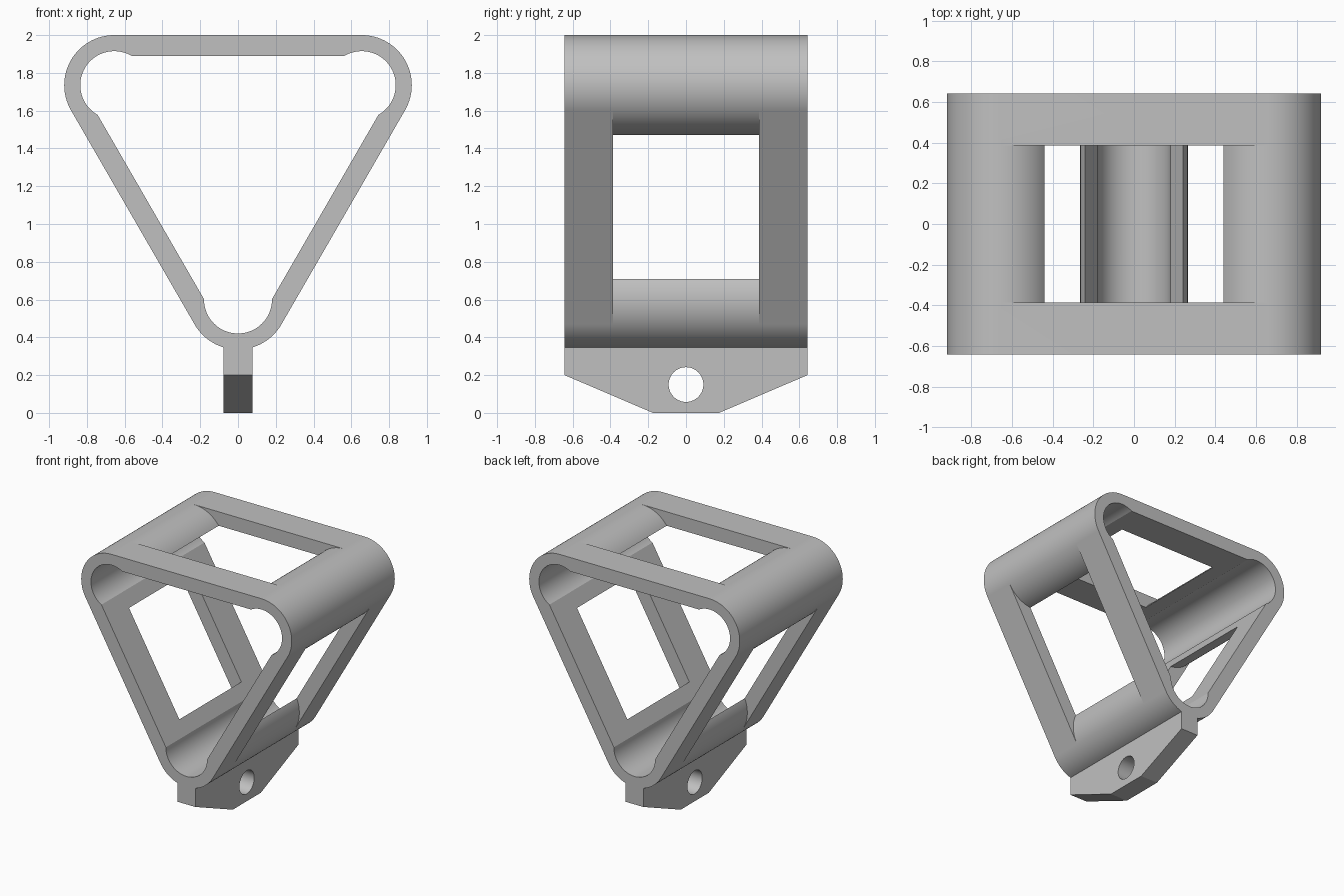
import bpy, bmesh, math
from mathutils import Vector

cube = bpy.data.objects.get("Cube")
if cube:
    bpy.data.objects.remove(cube, do_unlink=True)

OUTER, INNER, WALL_IN = 0.265, 0.18, 0.155   # corner radii, inner face offset
DEPTH, WINDOW = 0.643, 0.387                 # half depths along y
SIDE = 1.31                                  # spacing of corner centres
MID = Vector((0, 1.735 - SIDE * math.sqrt(3) / 6))
ANGLES = (-90, 30, 150)

grey = bpy.data.materials.new("plain grey")
grey.use_nodes = True
colour = (0.53, 0.53, 0.53, 1)
grey.diffuse_color = colour
grey.node_tree.nodes["Principled BSDF"].inputs["Base Color"].default_value = colour


def polar(deg, r):
    a = math.radians(deg)
    return Vector((math.cos(a), math.sin(a))) * r


def arc(centre, r, start, end, steps):
    return [centre + polar(start + (end - start) * i / steps, r) for i in range(steps + 1)]


def corner(phi):
    return MID + polar(phi, SIDE / math.sqrt(3))


def prism(name, points, half, axis="y"):
    """Extrude a 2D outline symmetrically along x or y."""
    bm = bmesh.new()
    place = (lambda p, d: (p.x, d, p.y)) if axis == "y" else (lambda p, d: (d, p.x, p.y))
    face = bm.faces.new([bm.verts.new(place(p, -half)) for p in points])
    new = bmesh.ops.extrude_face_region(bm, geom=[face])["geom"]
    shift = Vector(place(Vector((0, 0)), 2 * half))
    bmesh.ops.translate(bm, vec=shift, verts=[v for v in new if isinstance(v, bmesh.types.BMVert)])
    bmesh.ops.recalc_face_normals(bm, faces=bm.faces)
    mesh = bpy.data.meshes.new(name)
    bm.to_mesh(mesh)
    bm.free()
    mesh.materials.append(grey)
    obj = bpy.data.objects.new(name, mesh)
    bpy.context.collection.objects.link(obj)
    return obj


def combine(target, tool, operation):
    """Apply a boolean and discard the tool."""
    mod = target.modifiers.new("combine", "BOOLEAN")
    mod.object, mod.operation, mod.solver = tool, operation, "EXACT"
    bpy.context.view_layer.objects.active = target
    bpy.ops.object.modifier_apply(modifier=mod.name)
    bpy.data.objects.remove(tool, do_unlink=True)


# Rounded triangular frame
outline = [p for a in ANGLES for p in arc(corner(a), OUTER, a - 60, a + 60, 32)]
frame = prism("triangular_frame", outline, DEPTH)

# Mounting lug under the lower corner, with its hole
lug_shape = [Vector(p) for p in ((-DEPTH, 0.2), (-0.175, 0), (0.175, 0), (DEPTH, 0.2),
                                 (DEPTH, 0.39), (-DEPTH, 0.39))]
lug = prism("lug", lug_shape, 0.077, "x")
combine(lug, prism("lug_hole", arc(Vector((0, 0.15)), 0.092, 0, 352.5, 47), 0.2, "x"), "DIFFERENCE")
combine(frame, lug, "UNION")

# Open centre with a rounded channel in each corner
spread = 60 + math.degrees(math.acos(WALL_IN / INNER))
opening = [p for a in ANGLES for p in arc(corner(a), INNER, a - spread, a + spread, 48)]
combine(frame, prism("opening", opening, 1), "DIFFERENCE")

# One window per side, its ends following the corner tubes
for a in ANGLES:
    out = polar(a + 60, 0.1)
    first = arc(corner(a), OUTER, a + 60, a + 120, 16)
    second = arc(corner(a + 120), OUTER, a, a + 60, 16)
    window = [first[0] + out] + first + second + [second[-1] + out]
    combine(frame, prism("window", window, WINDOW), "DIFFERENCE")

# Smooth curved walls, crisp edges
bpy.ops.object.select_all(action="DESELECT")
frame.select_set(True)
bpy.context.view_layer.objects.active = frame
bpy.ops.object.shade_smooth_by_angle(angle=math.radians(20))
weighted = frame.modifiers.new("even shading", "WEIGHTED_NORMAL")
weighted.keep_sharp = True
